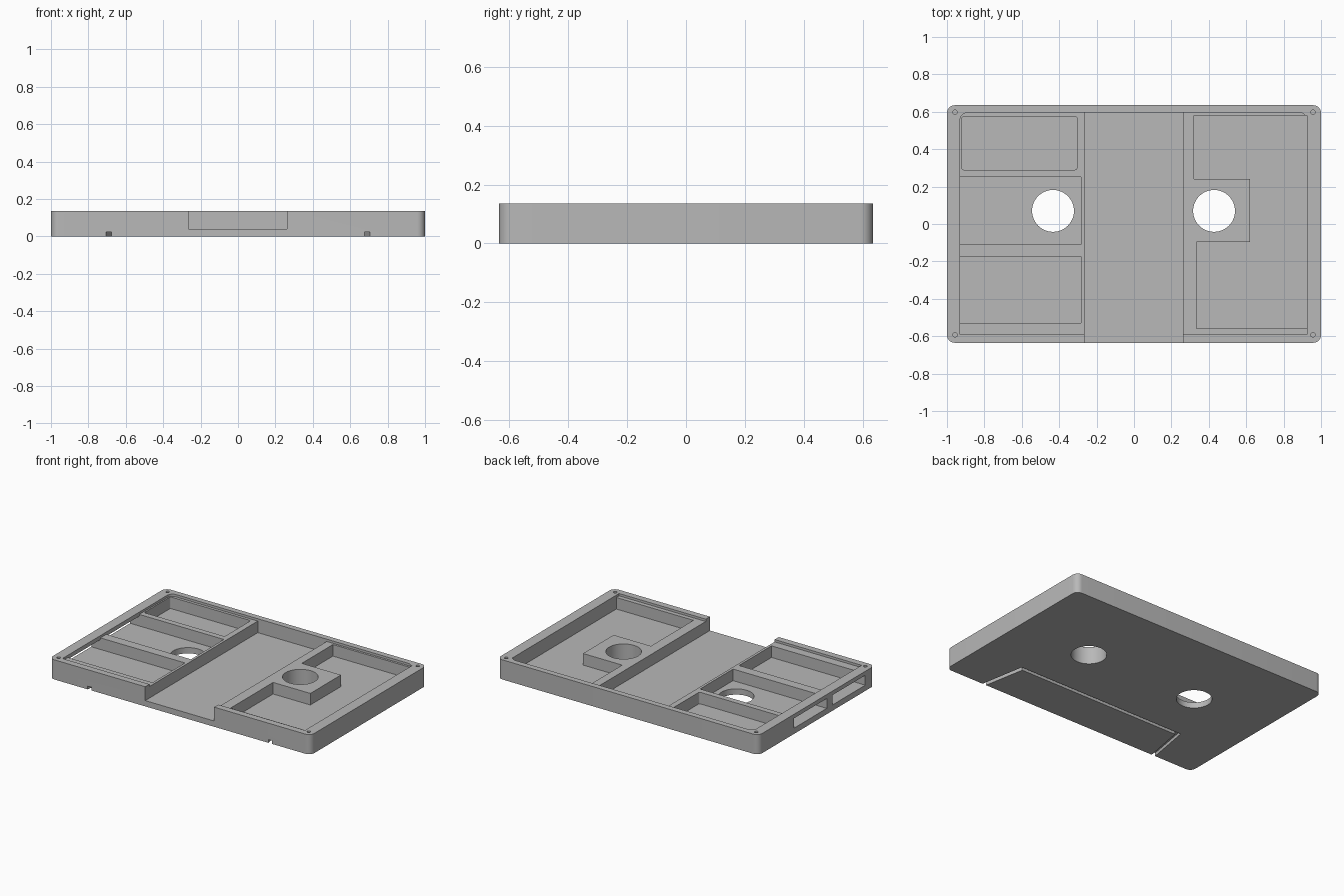
import bpy, bmesh
from math import pi, cos, sin

cube = bpy.data.objects.get("Cube")
if cube:
    bpy.data.objects.remove(cube, do_unlink=True)

grey = bpy.data.materials.new("plain grey")
grey.use_nodes = True
colour = (0.48, 0.48, 0.48, 1)
grey.diffuse_color = colour
grey.node_tree.nodes["Principled BSDF"].inputs["Base Color"].default_value = colour

TOP, LEDGE, FLOOR = 0.136, 0.12, 0.04
ABOVE = 0.2


def prism(name, points, z0, z1):
    """Extrude a counter-clockwise outline from z0 to z1."""
    bm = bmesh.new()
    face = bm.faces.new([bm.verts.new((x, y, z0)) for x, y in points])
    out = bmesh.ops.extrude_face_region(bm, geom=[face])
    verts = [g for g in out["geom"] if isinstance(g, bmesh.types.BMVert)]
    bmesh.ops.translate(bm, verts=verts, vec=(0, 0, z1 - z0))
    bmesh.ops.recalc_face_normals(bm, faces=bm.faces)
    mesh = bpy.data.meshes.new(name)
    bm.to_mesh(mesh)
    bm.free()
    mesh.materials.append(grey)
    obj = bpy.data.objects.new(name, mesh)
    bpy.context.collection.objects.link(obj)
    return obj


def circle(x, y, r, n):
    return [(x + r * cos(2 * pi * i / n), y + r * sin(2 * pi * i / n)) for i in range(n)]


def rect(x0, x1, y0, y1, front_r=0, back_r=0, n=8):
    """Rectangle outline with separate front and back corner radii."""
    pts = []
    corners = [(x1, y1, -1, -1, back_r), (x0, y1, 1, -1, back_r),
               (x0, y0, 1, 1, front_r), (x1, y0, -1, 1, front_r)]
    for k, (x, y, sx, sy, r) in enumerate(corners):
        if r == 0:
            pts.append((x, y))
            continue
        for i in range(n + 1):
            a = (k + i / n) * pi / 2
            pts.append((x + sx * r + r * cos(a), y + sy * r + r * sin(a)))
    return pts


# Outer tray
tray = prism("tray_body", rect(-1, 1, -0.635, 0.635, 0.042, 0.042), 0, TOP)
cutters = []


def cut(name, points, z0, z1=ABOVE):
    cutters.append(prism(name, points, z0, z1))


# Lid recess and open central channel
cut("lid_recess", rect(-0.93, 0.925, -0.59, 0.595, 0, 0.04), LEDGE)
cut("channel", rect(-0.265, 0.262, -0.7, 0.595), FLOOR)

# Three pockets on one side, two of them opening through slots in the end wall
cut("back_pocket", rect(-0.92, -0.305, 0.29, 0.575, 0.01, 0.01), FLOOR)
for name, y0, y1 in (("middle", -0.11, 0.25), ("front", -0.53, -0.175)):
    cut(name + "_pocket", rect(-0.93, -0.283, y0, y1), FLOOR)
    cut(name + "_side_slot", rect(-1.1, -0.9, y0, y1), FLOOR, 0.108)

# Large pocket that wraps around a square boss
cut("large_pocket", [(0.335, -0.56), (0.925, -0.56), (0.925, 0.58), (0.32, 0.58),
                     (0.32, 0.24), (0.62, 0.24), (0.62, -0.095), (0.335, -0.095)], FLOOR)

# Round through holes
for x in (-0.433, 0.428):
    cut("through_hole", circle(x, 0.07, 0.112, 48), -0.1)

# Corner screw holes
for x in (-0.957, 0.957):
    for y in (-0.593, 0.598):
        cut("screw_hole", circle(x, y, 0.012, 16), 0.05)

# Tapered U-shaped cable groove underneath
cut("cable_groove", [(-0.71, -0.66), (-0.682, -0.66), (-0.625, -0.345), (0.625, -0.345),
                     (0.682, -0.66), (0.71, -0.66), (0.65, -0.32), (-0.65, -0.32)], -0.1, 0.022)

# Carve the tray
for cutter in cutters:
    mod = tray.modifiers.new(cutter.name, "BOOLEAN")
    mod.operation = "DIFFERENCE"
    mod.solver = "EXACT"
    mod.object = cutter
bpy.context.view_layer.update()
carved = bpy.data.meshes.new_from_object(
    tray.evaluated_get(bpy.context.evaluated_depsgraph_get()))
tray.modifiers.clear()
tray.data = carved
carved.materials.clear()
carved.materials.append(grey)
for poly in carved.polygons:
    poly.material_index = 0
for cutter in cutters:
    bpy.data.objects.remove(cutter, do_unlink=True)

# Smooth the round walls and keep the edges crisp
bpy.ops.object.select_all(action="DESELECT")
tray.select_set(True)
bpy.context.view_layer.objects.active = tray
bpy.ops.object.shade_smooth_by_angle(angle=pi / 6)
